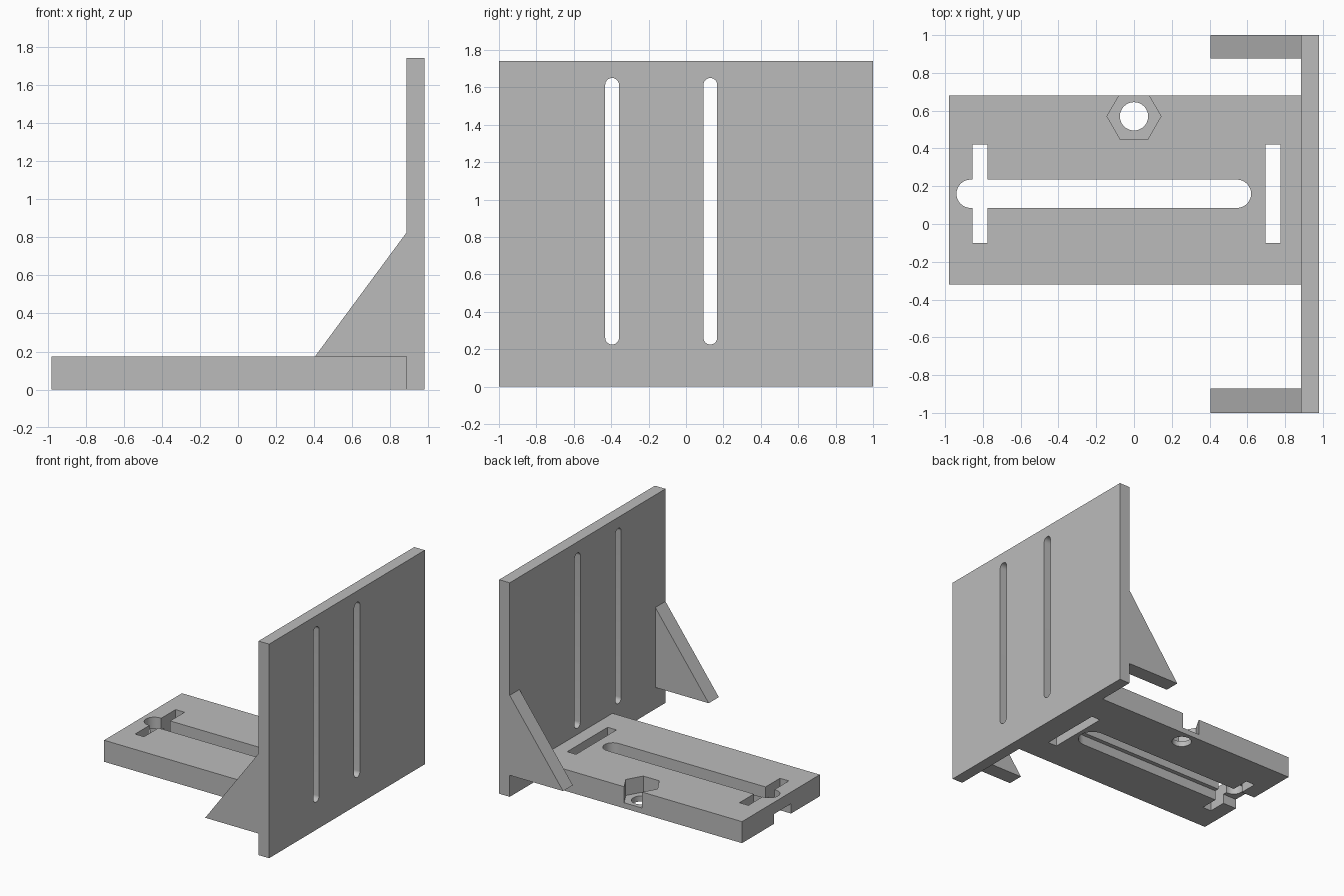
import bpy, bmesh
from math import sin, cos, pi

cube = bpy.data.objects.get("Cube")
if cube:
    bpy.data.objects.remove(cube, do_unlink=True)

grey = bpy.data.materials.new("plain_grey")
grey.use_nodes = True
GREY = (0.5, 0.5, 0.5, 1)
grey.diffuse_color = GREY
grey.node_tree.nodes["Principled BSDF"].inputs["Base Color"].default_value = GREY

# How a flat outline (u, v) plus a depth d maps to space, per extrusion axis
PLACE = {
    "x": lambda u, v, d: (d, u, v),
    "y": lambda u, v, d: (u, d, v),
    "z": lambda u, v, d: (u, v, d),
}


def prism(name, outline, axis, lo, hi):
    """Extrude a flat outline along an axis from lo to hi."""
    bm = bmesh.new()
    ends = [[bm.verts.new(PLACE[axis](u, v, d)) for u, v in outline] for d in (lo, hi)]
    bm.faces.new(ends[0])
    bm.faces.new(ends[1])
    n = len(outline)
    for i in range(n):
        j = (i + 1) % n
        bm.faces.new((ends[0][i], ends[0][j], ends[1][j], ends[1][i]))
    bmesh.ops.recalc_face_normals(bm, faces=bm.faces)
    mesh = bpy.data.meshes.new(name)
    bm.to_mesh(mesh)
    bm.free()
    mesh.materials.append(grey)
    obj = bpy.data.objects.new(name, mesh)
    bpy.context.collection.objects.link(obj)
    return obj


def rect(u0, u1, v0, v1):
    return [(u0, v0), (u1, v0), (u1, v1), (u0, v1)]


def ngon(u, v, r, n):
    return [(u + r * cos(2 * pi * i / n), v + r * sin(2 * pi * i / n)) for i in range(n)]


def slot(u0, u1, v, r, n=16):
    """Round-ended slot lying along u."""
    arc = [pi * i / n - pi / 2 for i in range(n + 1)]
    right = [(u1 - r + r * cos(a), v + r * sin(a)) for a in arc]
    left = [(u0 + r - r * cos(a), v - r * sin(a)) for a in arc]
    return right + left


def cut(target, outline, axis, lo, hi):
    """Subtract a prism from the target, then drop the cutter."""
    cutter = prism("cutter", outline, axis, lo, hi)
    cutter.hide_render = True
    mod = target.modifiers.new("cut", "BOOLEAN")
    mod.operation = "DIFFERENCE"
    mod.solver = "EXACT"
    mod.object = cutter
    select(target)
    bpy.ops.object.modifier_apply(modifier=mod.name)
    bpy.data.objects.remove(cutter, do_unlink=True)


def select(obj):
    bpy.ops.object.select_all(action="DESELECT")
    obj.select_set(True)
    bpy.context.view_layer.objects.active = obj


WALL_IN, END, THICK = 0.885, 0.98, 0.175
SLOT_Y = 0.16

# Base plate with its long slot, two cross slots and underside groove
base = prism("base_plate", rect(-END, WALL_IN, -0.32, 0.68), "z", 0, THICK)
cut(base, slot(-0.94, 0.62, SLOT_Y, 0.075), "z", -0.1, 0.3)
cut(base, slot(-1.3, 0.66, SLOT_Y, 0.11), "z", -0.1, 0.08)
for x in (-0.815, 0.735):
    cut(base, rect(x - 0.04, x + 0.04, -0.1, 0.42), "z", -0.1, 0.3)

# Nut pocket breaking through the back edge, with a bolt hole
cut(base, ngon(0, 0.57, 0.143, 6), "z", 0.045, 0.3)
cut(base, ngon(0, 0.57, 0.075, 32), "z", -0.1, 0.3)

# Upright wall with two vertical slots
wall = prism("upright_wall", rect(-1, 1, 0, 1.74), "x", WALL_IN, END)
for y in (-0.395, 0.13):
    outline = [(v, u) for u, v in slot(0.225, 1.65, y, 0.037)]
    cut(wall, outline, "x", 0.8, 1.1)

# Triangular gussets at both ends of the wall
triangle = [(0.405, THICK), (WALL_IN, THICK), (WALL_IN, 0.825)]
front = prism("front_gusset", triangle, "y", -1, -0.87)
back = prism("back_gusset", triangle, "y", 0.875, 1)

for part in (base, wall, front, back):
    select(part)
    bpy.ops.object.shade_smooth_by_angle()
